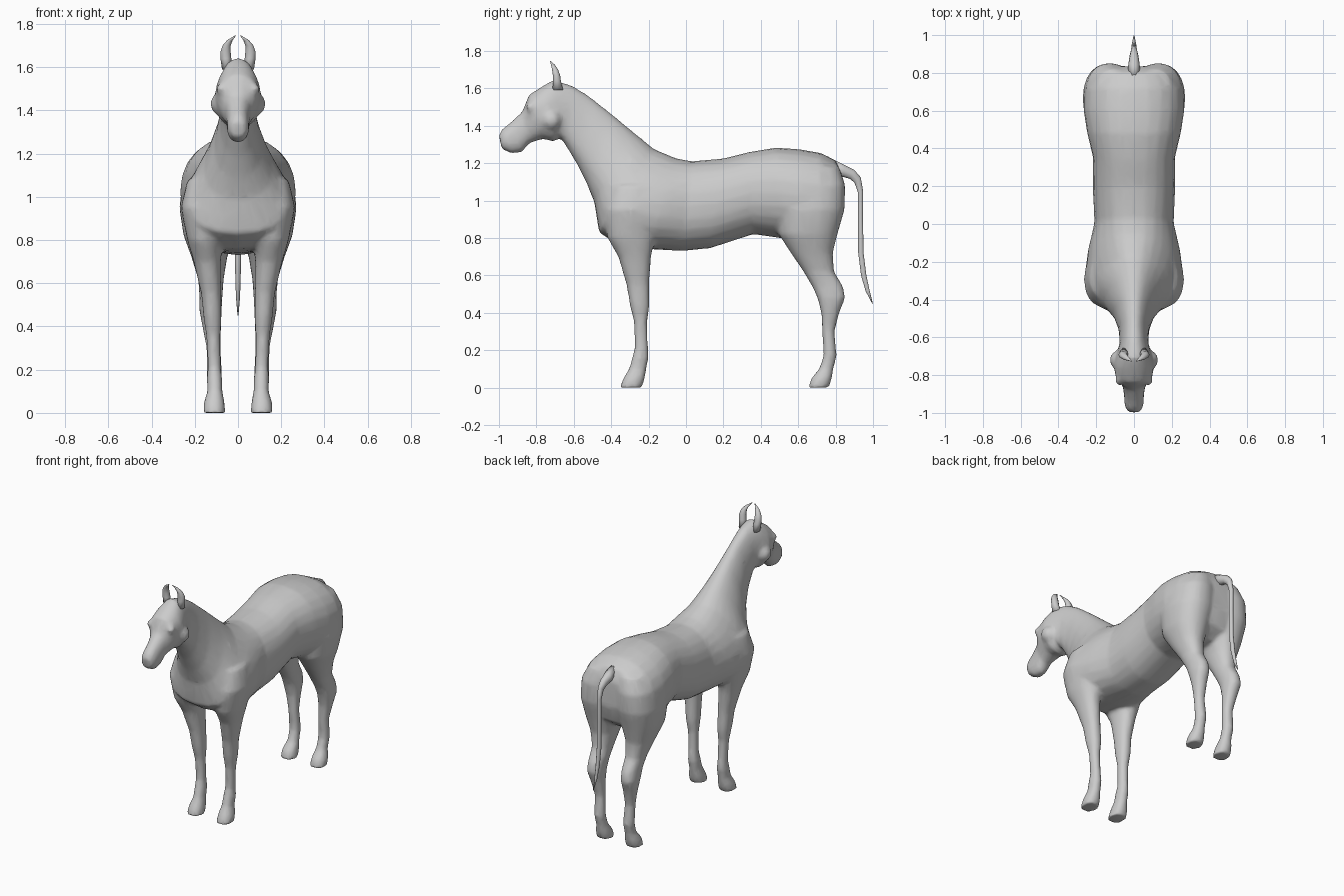
import bpy, bmesh, math
from mathutils import Vector

grey = bpy.data.materials.new("coat_grey")
grey.diffuse_color = (0.6, 0.6, 0.6, 1)


def loft(bm, rings, sides=24):
    """Skin rings given as (point a (y,z), point b (y,z), centre x, half width, skew, squareness)."""
    prev, first = None, None
    for (ya, za), (yb, zb), cx, w, skew, power in rings:
        mid = Vector((cx, (ya + yb) / 2, (za + zb) / 2))
        half = Vector((0, ya - yb, za - zb)) / 2
        loop = []
        for i in range(sides):
            t = 2 * math.pi * i / sides
            c, s = math.cos(t), math.sin(t)
            cc = math.copysign(abs(c) ** power, c)
            ss = math.copysign(abs(s) ** power, s)
            loop.append(bm.verts.new(mid + half * ss + Vector((cc * w * (1 - skew * s), 0, 0))))
        if prev:
            for i in range(sides):
                j = (i + 1) % sides
                bm.faces.new((prev[i], prev[j], loop[j], loop[i]))
        else:
            first = loop
        prev = loop
    bm.faces.new(first[::-1])
    bm.faces.new(prev)


def finish(bm, name):
    bmesh.ops.recalc_face_normals(bm, faces=bm.faces)
    for f in bm.faces:
        f.smooth = True
    me = bpy.data.meshes.new(name)
    bm.to_mesh(me)
    bm.free()
    me.materials.append(grey)
    ob = bpy.data.objects.new(name, me)
    bpy.context.collection.objects.link(ob)
    return ob


body = bmesh.new()

# head, neck and trunk: top point, bottom point, half width, narrowing towards the top
trunk = [
    ((-1.0, 1.35), (-0.985, 1.275), .035, 0), ((-.985, 1.38), (-.93, 1.25), .05, 0),
    ((-.93, 1.425), (-.875, 1.26), .053, 0), ((-.875, 1.475), (-.84, 1.305), .06, 0),
    ((-.84, 1.565), (-.765, 1.33), .098, -.05), ((-.77, 1.61), (-.71, 1.315), .108, .05),
    ((-.71, 1.645), (-.67, 1.335), .09, .1), ((-.61, 1.615), (-.64, 1.29), .075, .1),
    ((-.52, 1.56), (-.58, 1.19), .08, .2), ((-.40, 1.465), (-.53, 1.09), .105, .25),
    ((-.28, 1.365), (-.49, .99), .15, .3), ((-.17, 1.275), (-.465, .83), .225, .35),
    ((-.10, 1.245), (-.36, .76), .25, .3), ((-.05, 1.225), (-.2, .74), .24, .2),
    ((.03, 1.21), (-.02, .73), .21, .05), ((.2, 1.225), (.13, .745), .217, 0),
    ((.34, 1.26), (.36, .82), .217, 0), ((.48, 1.283), (.5, .80), .25, 0),
    ((.6, 1.275), (.62, .77), .268, 0), ((.72, 1.255), (.72, .78), .262, 0),
    ((.80, 1.215), (.80, .84), .215, 0), ((.835, 1.14), (.835, .95), .11, 0)]
loft(body, [(a, b, 0, w, k, .9) for a, b, w, k in trunk])

# legs: height, front y, back y, inner x, outer x
fore = [(0, -.355, -.235, .058, .162), (.05, -.335, -.22, .062, .158), (.1, -.305, -.212, .072, .142),
        (.16, -.288, -.2, .072, .145), (.21, -.275, -.203, .08, .14), (.35, -.278, -.207, .082, .146),
        (.44, -.3, -.195, .076, .16), (.55, -.318, -.197, .078, .17), (.7, -.362, -.187, .08, .205),
        (.8, -.42, -.165, .07, .235), (.95, -.44, -.15, .05, .265), (1.08, -.40, -.16, .05, .235)]
hind = [(0, .652, .765, .058, .162), (.05, .67, .78, .062, .158), (.1, .712, .788, .072, .142),
        (.17, .735, .806, .072, .145), (.3, .728, .794, .08, .146), (.4, .723, .82, .078, .165),
        (.48, .702, .852, .075, .18), (.54, .675, .84, .072, .178), (.62, .628, .792, .066, .185),
        (.72, .56, .785, .05, .215), (.82, .495, .81, .02, .252), (.95, .48, .848, .0, .272),
        (1.08, .52, .852, .0, .255), (1.18, .58, .82, .0, .2)]
for table in (fore, hind):
    for side in (-1, 1):
        loft(body, [((b, z), (f, z), side * (i + o) / 2, (o - i) / 2, 0, .9)
                    for z, f, b, i, o in table])

# brow and cheek swellings
for side in (-1, 1):
    for y, z, x, r in ((-.83, 1.50, .075, .026), (-.72, 1.43, .075, .055)):
        new = bmesh.ops.create_uvsphere(body, u_segments=12, v_segments=8, radius=r)["verts"]
        bmesh.ops.translate(body, verts=new, vec=(side * x, y, z))

# fuse the overlapping forms into one continuous skin
horse = finish(body, "body")
fuse = horse.modifiers.new("fuse", "REMESH")
fuse.mode, fuse.voxel_size, fuse.use_smooth_shade = "VOXEL", .012, True
relax = horse.modifiers.new("relax", "SMOOTH")
relax.factor, relax.iterations = .5, 8
thin = horse.modifiers.new("thin", "DECIMATE")
thin.ratio = .2

# tail: front-upper point, rear-lower point, half width
tail = bmesh.new()
loft(tail, [(a, b, 0, w, 0, 1) for a, b, w in [
    ((.78, 1.225), (.80, 1.13), .035), ((.85, 1.19), (.84, 1.125), .03),
    ((.90, 1.165), (.875, 1.115), .024), ((.935, 1.125), (.90, 1.095), .017),
    ((.948, 1.05), (.918, 1.045), .014), ((.947, .9), (.92, .9), .014),
    ((.95, .72), (.92, .72), .014), ((.965, .6), (.935, .6), .012),
    ((.982, .52), (.96, .515), .008), ((.999, .45), (.995, .45), .002)]], 10)
finish(tail, "tail")

# ears: curved horns leaning inwards at the tips
for side, name in ((-1, "ear_left"), (1, "ear_right")):
    ear = bmesh.new()
    loft(ear, [((b, z), (f, z), side * x, w, 0, 1) for z, f, b, x, w in [
        (1.59, -.715, -.655, .052, .022), (1.64, -.712, -.668, .056, .025), (1.67, -.713, -.672, .058, .024),
        (1.70, -.717, -.683, .053, .019), (1.725, -.722, -.70, .038, .013),
        (1.747, -.728, -.724, .012, .003)]], 10)
    finish(ear, name)
